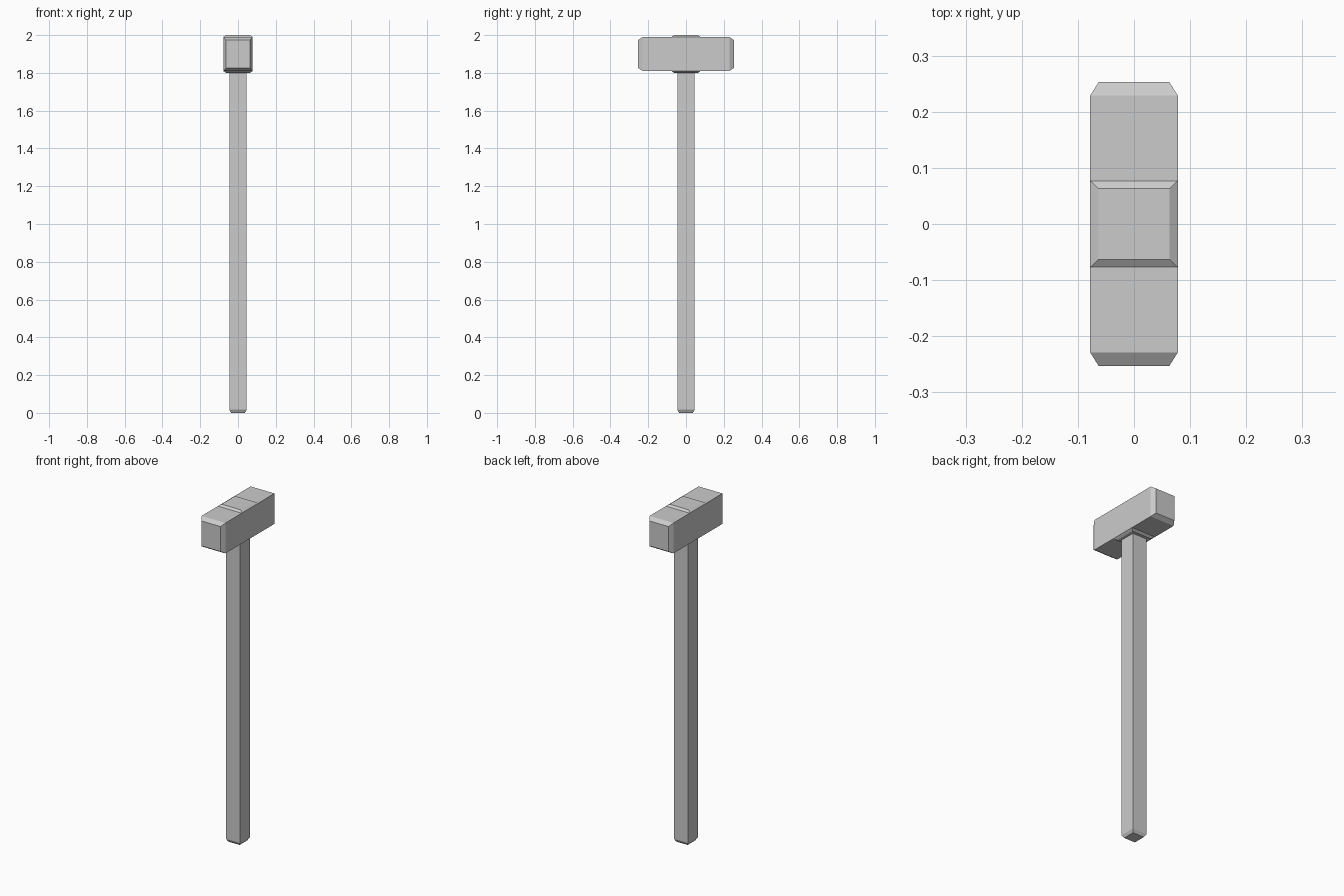
import bpy, bmesh
from mathutils import Vector

if "Cube" in bpy.data.objects:
    bpy.data.objects.remove(bpy.data.objects["Cube"])


def loft(name, sections, axis, cut_ends=True):
    """Skin rectangular sections (position, half width, half height) along axis."""
    bm = bmesh.new()
    rings = []
    for pos, a, b, centre in sections:
        ring = []
        for sx, sy in ((-1, -1), (1, -1), (1, 1), (-1, 1)):
            if axis == 'Z':
                co = Vector((sx * a, sy * b, pos))
            else:
                co = Vector((sx * a, pos, centre + sy * b))
            ring.append(bm.verts.new(co))
        rings.append(ring)
    for lo, hi in zip(rings, rings[1:]):
        for i in range(4):
            j = (i + 1) % 4
            bm.faces.new((lo[i], lo[j], hi[j], hi[i]))
    bm.faces.new(rings[0])
    bm.faces.new(rings[-1])
    bmesh.ops.recalc_face_normals(bm, faces=bm.faces)
    mesh = bpy.data.meshes.new(name)
    bm.to_mesh(mesh)
    bm.free()
    obj = bpy.data.objects.new(name, mesh)
    bpy.context.collection.objects.link(obj)
    return obj


HEAD_Z = 1.9       # centre height of the head
W, W_IN = 0.078, 0.063   # full and chamfered half widths

# Head: long block with chamfered striking faces, front to back
head = loft("hammer_head", [
    (-0.253, W_IN, 0.074, HEAD_Z),
    (-0.229, W, 0.09, HEAD_Z),
    (0.229, W, 0.09, HEAD_Z),
    (0.253, W_IN, 0.074, HEAD_Z)], 'Y')

# Raised tapered pads above and below the middle of the head
for name, side in (("top_pad", 1), ("bottom_pad", -1)):
    loft(name, [
        (HEAD_Z + side * 0.09, W, 0.077, 0),
        (HEAD_Z + side * 0.10, W_IN, 0.063, 0)], 'Z')

# Handle: square shaft with a chamfered butt
loft("handle", [
    (0.0, 0.036, 0.036, 0),
    (0.017, 0.046, 0.046, 0),
    (1.81, 0.046, 0.046, 0)], 'Z')
